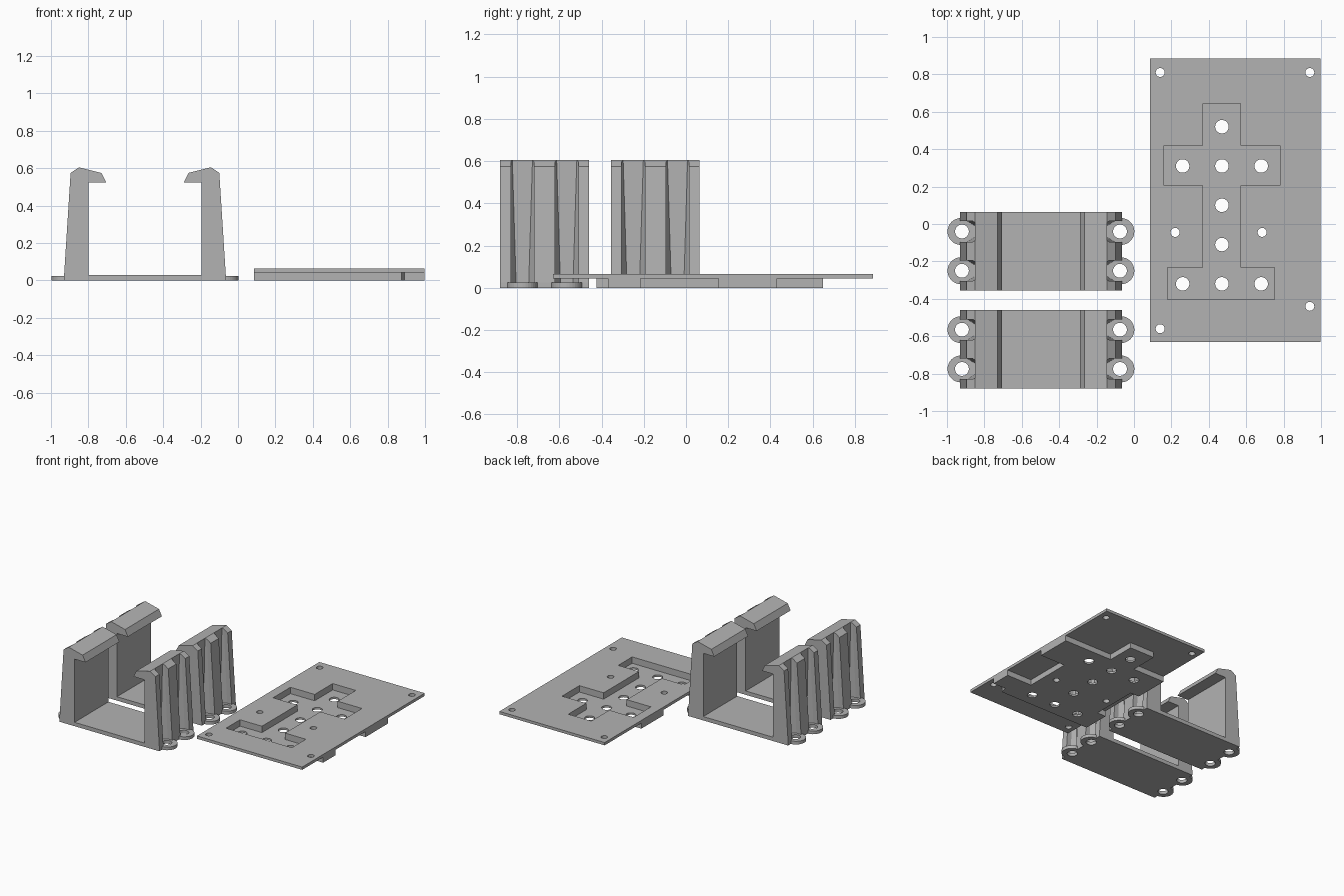
import bpy, bmesh, math
from mathutils import Vector

if "Cube" in bpy.data.objects:
    bpy.data.objects.remove(bpy.data.objects["Cube"])

grey = bpy.data.materials.new("plain grey")
grey.diffuse_color = (0.45, 0.45, 0.45, 1)
grey.use_nodes = True
grey.node_tree.nodes["Principled BSDF"].inputs["Base Color"].default_value = grey.diffuse_color


def loft(name, bottom, top):
    """Closed solid between two matching loops of 3D points."""
    bm = bmesh.new()
    a = [bm.verts.new(p) for p in bottom]
    b = [bm.verts.new(p) for p in top]
    n = len(a)
    bm.faces.new(a[::-1])
    bm.faces.new(b)
    for i in range(n):
        j = (i + 1) % n
        bm.faces.new((a[i], a[j], b[j], b[i]))
    bmesh.ops.recalc_face_normals(bm, faces=bm.faces)
    me = bpy.data.meshes.new(name)
    bm.to_mesh(me)
    bm.free()
    me.materials.append(grey)
    ob = bpy.data.objects.new(name, me)
    bpy.context.collection.objects.link(ob)
    return ob


def prism(name, pts, z0, z1):
    return loft(name, [(x, y, z0) for x, y in pts], [(x, y, z1) for x, y in pts])


def disc(name, x, y, r, z0, z1, n=32):
    return prism(name, [(x + r * math.cos(2 * math.pi * i / n),
                         y + r * math.sin(2 * math.pi * i / n)) for i in range(n)], z0, z1)


def combine(ob, tool, op):
    """Apply a boolean and remove the tool object."""
    m = ob.modifiers.new("bool", 'BOOLEAN')
    m.operation, m.solver, m.object = op, 'EXACT', tool
    bpy.context.view_layer.update()
    me = bpy.data.meshes.new_from_object(ob.evaluated_get(bpy.context.evaluated_depsgraph_get()))
    ob.modifiers.clear()
    ob.data = me
    bpy.data.objects.remove(tool)


# Snap clips: U profile with hooked arms, screw ears and driver grooves
MID = -0.4975


def clip(name, yc):
    half = [(-0.93, 0), (-0.93, 0.025), (-0.895, 0.575), (-0.85, 0.605), (-0.73, 0.575),
            (-0.705, 0.525), (-0.80, 0.525), (-0.80, 0.03)]
    prof = half + [(2 * MID - x, z) for x, z in reversed(half)]
    ob = loft(name, [(x, yc - 0.21, z) for x, z in prof], [(x, yc + 0.21, z) for x, z in prof])
    spots = [(s, yc + d) for s in (1, -1) for d in (-0.105, 0.105)]

    def px(x, s):
        return MID + s * (x - MID)

    for s, y in spots:
        side = [(-1.05, 0.055), (-0.89, 0.055), (-0.85, 0.03)]
        side_top = [(-1.05, 0.055), (-0.86, 0.055), (-0.85, 0.04875)]
        loops = []
        for pts, z in ((side, 0.025), (side_top, 0.64)):
            loop = pts + [(x, -w) for x, w in reversed(pts)]
            loops.append([(px(x, s), y + w, z) for x, w in loop])
        combine(ob, loft("groove_cutter", *loops), 'DIFFERENCE')
    for s, y in spots:
        combine(ob, disc("ear", px(-0.925, s), y, 0.072, 0, 0.025), 'UNION')
        combine(ob, disc("drill", px(-0.92, s), y, 0.037, -0.1, 0.1), 'DIFFERENCE')
    return ob


clip("rear_clip", -0.145)
clip("front_clip", -0.67)

# Mounting plate
plate = prism("mounting_plate", [(0.085, -0.63), (0.997, -0.63), (0.997, 0.885), (0.085, 0.885)],
              0.043, 0.065)

# Raised block under the plate, notched at the sides
block = [(0.085, -0.425), (0.875, -0.425), (0.89, -0.37), (0.997, -0.37), (0.997, -0.215),
         (0.78, -0.215), (0.78, 0.155), (0.997, 0.155), (0.997, 0.43), (0.578, 0.43),
         (0.578, 0.65), (0.362, 0.65), (0.362, 0.43), (0.085, 0.43), (0.085, 0.155),
         (0.16, 0.155), (0.16, -0.215), (0.085, -0.215)]
combine(plate, prism("under_block", block, 0, 0.043), 'UNION')

# Cross-shaped pocket
pocket = [(0.18, -0.405), (0.75, -0.405), (0.75, -0.232), (0.57, -0.232), (0.57, 0.205),
          (0.78, 0.205), (0.78, 0.42), (0.57, 0.42), (0.57, 0.643), (0.37, 0.643),
          (0.37, 0.42), (0.16, 0.42), (0.16, 0.205), (0.37, 0.205), (0.37, -0.232), (0.18, -0.232)]
combine(plate, prism("pocket_cutter", pocket, 0.015, 0.2), 'DIFFERENCE')

# Large holes in the pocket, small holes in the plate
large = [(0.47, y) for y in (0.52, 0.31, 0.10, -0.11, -0.32)]
large += [(x, y) for x in (0.26, 0.68) for y in (0.31, -0.32)]
small = [(0.14, 0.81), (0.94, 0.81), (0.14, -0.56), (0.94, -0.44), (0.22, -0.045), (0.685, -0.045)]
for r, spots in ((0.036, large), (0.024, small)):
    for x, y in spots:
        combine(plate, disc("drill", x, y, r, -0.1, 0.2), 'DIFFERENCE')
